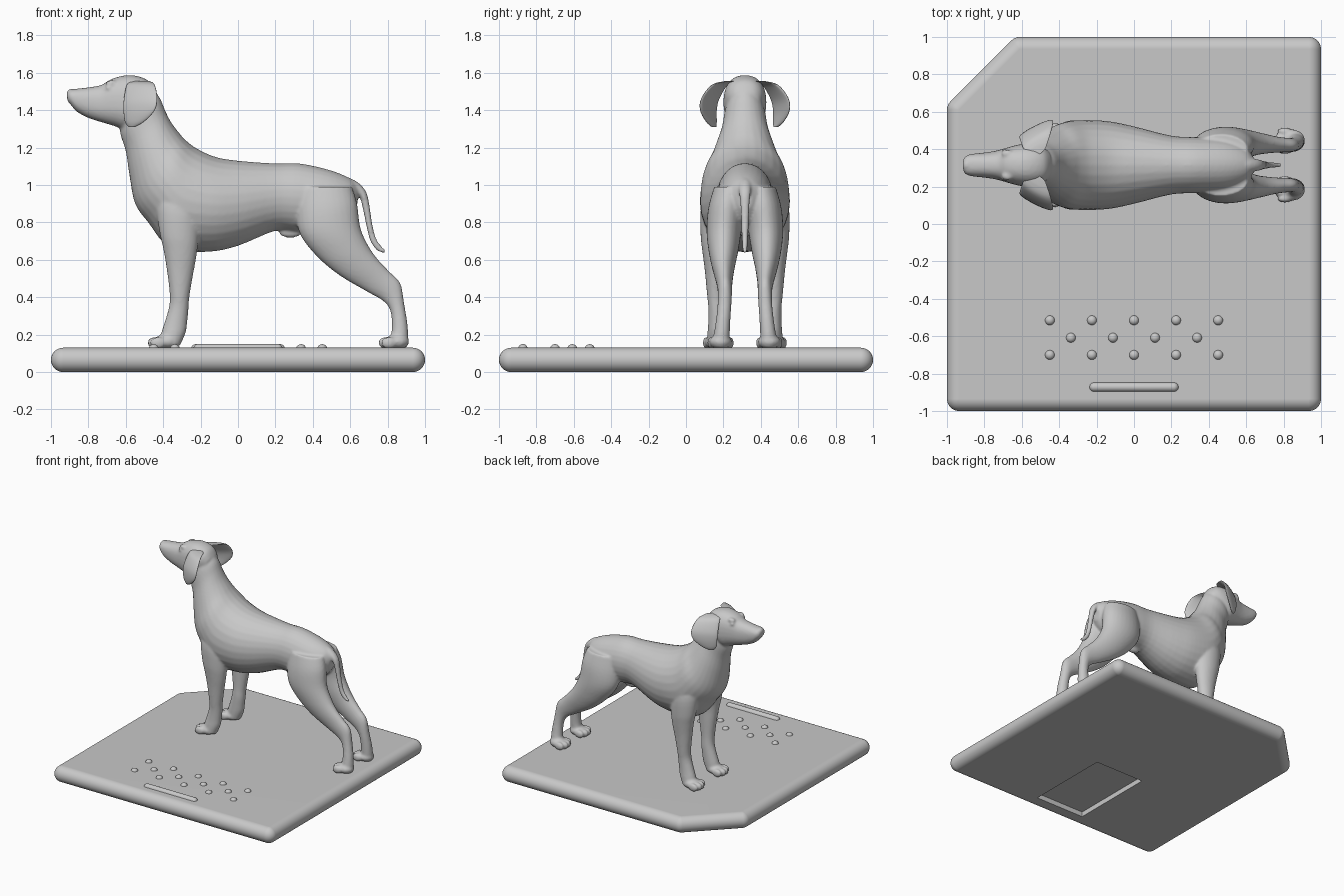
import bpy, bmesh
from math import sin, cos, pi, copysign
from mathutils import Matrix, Vector

cube = bpy.data.objects.get("Cube")
if cube:
    bpy.data.objects.remove(cube)

MID_Y = 0.315      # the animal's centre plane
TOP = 0.13         # top of the base

grey = bpy.data.materials.new("plain_grey")
grey.use_nodes = True
grey.diffuse_color = (0.58, 0.58, 0.58, 1)
grey.node_tree.nodes["Principled BSDF"].inputs["Base Color"].default_value = grey.diffuse_color


def make_object(name, bm):
    bmesh.ops.recalc_face_normals(bm, faces=bm.faces)
    mesh = bpy.data.meshes.new(name)
    bm.to_mesh(mesh)
    bm.free()
    mesh.materials.append(grey)
    obj = bpy.data.objects.new(name, mesh)
    bpy.context.collection.objects.link(obj)
    return obj


def activate(obj):
    bpy.ops.object.select_all(action='DESELECT')
    obj.select_set(True)
    bpy.context.view_layer.objects.active = obj


def finish(obj, apply=False, angle=0.6):
    activate(obj)
    if apply:
        bpy.ops.object.convert(target='MESH')
    bpy.ops.object.shade_smooth_by_angle(angle=angle)


def ball(bm, centre, radii):
    m = Matrix.Translation(centre) @ Matrix.Diagonal((*radii, 1))
    return bmesh.ops.create_uvsphere(bm, u_segments=24, v_segments=16, radius=1, matrix=m)["verts"]


def rounded_hull(name, centres, r):
    """Convex solid wrapped around equal spheres."""
    bm = bmesh.new()
    for c in centres:
        ball(bm, c, (r, r, r))
    bmesh.ops.delete(bm, geom=bm.faces[:], context='FACES_ONLY')
    bmesh.ops.delete(bm, geom=bm.edges[:], context='EDGES_FACES') if not bm.verts else None
    hull = bmesh.ops.convex_hull(bm, input=bm.verts[:])
    loose = {g for g in hull["geom_interior"] + hull["geom_unused"] if isinstance(g, bmesh.types.BMVert)}
    bmesh.ops.delete(bm, geom=list(loose), context='VERTS')
    wires = [e for e in bm.edges if not e.link_faces]
    bmesh.ops.delete(bm, geom=wires, context='EDGES')
    bmesh.ops.dissolve_limit(bm, angle_limit=0.002, verts=bm.verts[:], edges=bm.edges[:])
    return make_object(name, bm)


def smooth_stations(stations, steps=4):
    """Catmull-Rom interpolation of section values."""
    pts = [Vector(s) for s in stations]
    pts = [pts[0]] + pts + [pts[-1]]
    out = []
    for p0, p1, p2, p3 in zip(pts, pts[1:], pts[2:], pts[3:]):
        for i in range(steps):
            t = i / steps
            out.append(p1 + 0.5 * t * ((p2 - p0) + t * ((2 * p0 - 5 * p1 + 4 * p2 - p3)
                       + t * (3 * p1 - p0 - 3 * p2 + p3))))
    return out + [pts[-1]]


def loft(bm, stations, side=1, power=1.0, skew=0.0, segments=28):
    """Sections: end a (x, z), end b (x, z), sideways offset, half width."""
    rings = []
    for xa, za, xb, zb, off, w in smooth_stations(stations):
        ring = []
        for i in range(segments):
            a = 2 * pi * i / segments
            c = copysign(abs(cos(a)) ** power, cos(a)) / 2
            s = copysign(abs(sin(a)) ** power, sin(a))
            y = off + w * s + skew * c * (xa - xb)
            ring.append(bm.verts.new(((xa + xb) / 2 + c * (xa - xb), MID_Y + side * y,
                                      (za + zb) / 2 + c * (za - zb))))
        rings.append(ring)
    for r, q in zip(rings, rings[1:]):
        for i in range(segments):
            j = (i + 1) % segments
            bm.faces.new((r[i], r[j], q[j], q[i]))
    bm.faces.new(rings[0])
    bm.faces.new(rings[-1])


def central(rows):
    return [(a, b, c, d, 0, w) for a, b, c, d, w in rows]


# Base plate with one clipped corner and a shallow pocket underneath
R = TOP / 2
E = 1 - R
base = rounded_hull("base_plate", [(x, y, R) for x, y in
                    ((-E, -E), (E, -E), (E, E), (-0.61, E), (-E, 0.61))], R)
bm = bmesh.new()
bmesh.ops.create_cube(bm, size=1, matrix=Matrix.Translation((0, -0.52, 0)) @ Matrix.Diagonal((0.44, 0.7, 0.08, 1)))
cutter = make_object("pocket_cutter", bm)
cutter.hide_render = True
cut = base.modifiers.new("pocket", 'BOOLEAN')
cut.operation, cut.solver, cut.object = 'DIFFERENCE', 'EXACT', cutter
finish(base, apply=True)
bpy.data.objects.remove(cutter)
base.modifiers.new("flat_tops", 'WEIGHTED_NORMAL').keep_sharp = True

# Raised bar and a plain staggered field of studs
finish(rounded_hull("raised_bar", [(-0.213, -0.872, 0.125), (0.213, -0.872, 0.125)], 0.025))
bm = bmesh.new()
for row, y in enumerate((-0.515, -0.608, -0.7)):
    shift = 0.1125 * (row % 2)
    for i in range(5 - row % 2):
        ball(bm, (-0.45 + shift + 0.225 * i, y, 0.125), (0.026, 0.026, 0.024))
finish(make_object("raised_studs", bm))

# Trunk and neck: rump to throat
bm = bmesh.new()
loft(bm, central([
    (.645, .99, .635, .87, .04), (.60, 1.035, .58, .80, .10), (.49, 1.08, .48, .76, .14),
    (.33, 1.115, .33, .75, .15), (.2, 1.115, .2, .755, .157), (0, 1.13, 0, .675, .207),
    (-.12, 1.15, -.16, .643, .235), (-.22, 1.195, -.36, .66, .24), (-.28, 1.24, -.48, .8, .225),
    (-.32, 1.285, -.55, .9, .19), (-.36, 1.34, -.58, 1.05, .155), (-.39, 1.4, -.6, 1.18, .125),
    (-.42, 1.47, -.63, 1.28, .11), (-.47, 1.53, -.62, 1.36, .09)]))

# Head and muzzle
loft(bm, central([
    (-.44, 1.5, -.5, 1.38, .08), (-.475, 1.555, -.56, 1.33, .105), (-.54, 1.583, -.61, 1.3, .115),
    (-.61, 1.585, -.66, 1.315, .105), (-.68, 1.565, -.71, 1.33, .088), (-.73, 1.535, -.76, 1.345, .075),
    (-.8, 1.522, -.815, 1.365, .066), (-.86, 1.515, -.865, 1.395, .06),
    (-.9, 1.508, -.895, 1.43, .05), (-.915, 1.49, -.912, 1.45, .03)]), power=0.85)
ball(bm, (-.893, MID_Y, 1.487), (.025, .036, .027))

# Tail
loft(bm, central([
    (.56, 1.05, .55, .94, .05), (.63, 1.022, .615, .955, .036), (.685, .965, .648, .94, .03),
    (.705, .88, .668, .87, .024), (.717, .8, .684, .79, .02), (.737, .72, .707, .7, .017),
    (.765, .675, .743, .65, .014), (.793, .65, .78, .635, .01)]))

# Belly sheath
ball(bm, (.28, MID_Y, .745), (.06, .025, .027))


def paw(bm, x, y):
    ball(bm, (x, y, .162), (.065, .06, .04))
    for i in (-1.5, -0.5, 0.5, 1.5):
        ball(bm, (x - .068 + .016 * abs(i), y + .034 * i, .156), (.04, .019, .032))


for s in (-1, 1):
    # Front legs with shoulder
    loft(bm, [
        (-.43, 1.04, -.2, 1, .12, .07), (-.44, .9, -.2, .86, .15, .085), (-.42, .75, -.21, .72, .165, .072),
        (-.4, .66, -.222, .62, .165, .062), (-.385, .575, -.24, .52, .16, .055),
        (-.367, .44, -.26, .4, .155, .048), (-.367, .36, -.265, .33, .15, .046),
        (-.388, .28, -.272, .26, .15, .046), (-.41, .21, -.28, .21, .152, .048),
        (-.42, .15, -.31, .14, .155, .05)], side=s)
    paw(bm, -.385, MID_Y + s * .155)
    # Hind legs with thigh and hock
    loft(bm, [
        (.32, .99, .61, .99, .08, .085), (.31, .85, .637, .9, .098, .098), (.335, .73, .655, .77, .112, .093),
        (.43, .61, .7, .67, .115, .078), (.545, .515, .75, .6, .115, .06), (.68, .435, .812, .535, .11, .044),
        (.775, .38, .868, .475, .107, .038), (.815, .325, .888, .37, .11, .037),
        (.822, .23, .907, .25, .12, .04), (.81, .17, .91, .165, .127, .045),
        (.81, .135, .9, .13, .13, .045)], side=s)
    paw(bm, .85, MID_Y + s * .13)
    # Brow and eye
    ball(bm, (-.675, MID_Y + s * .06, 1.543), (.032, .022, .017))
    ball(bm, (-.69, MID_Y + s * .07, 1.518), (.019, .016, .013))

# Blend the body parts into one smooth skin
body = make_object("dog_body", bm)
skin = body.modifiers.new("skin", 'REMESH')
skin.mode, skin.voxel_size = 'VOXEL', 0.009
relax = body.modifiers.new("relax", 'SMOOTH')
relax.factor, relax.iterations = 0.5, 5
finish(body, apply=True, angle=1.2)

# Hanging ears
for s, name in ((-1, "ear_front_side"), (1, "ear_back_side")):
    bm = bmesh.new()
    loft(bm, [
        (-.47, 1.555, -.57, 1.555, .075, .025), (-.445, 1.535, -.595, 1.535, .135, .022),
        (-.432, 1.465, -.61, 1.46, .185, .018), (-.445, 1.4, -.612, 1.4, .195, .016),
        (-.5, 1.34, -.605, 1.34, .18, .014), (-.55, 1.31, -.585, 1.31, .165, .01)],
        side=s, skew=0.5)
    finish(make_object(name, bm), angle=1.2)
